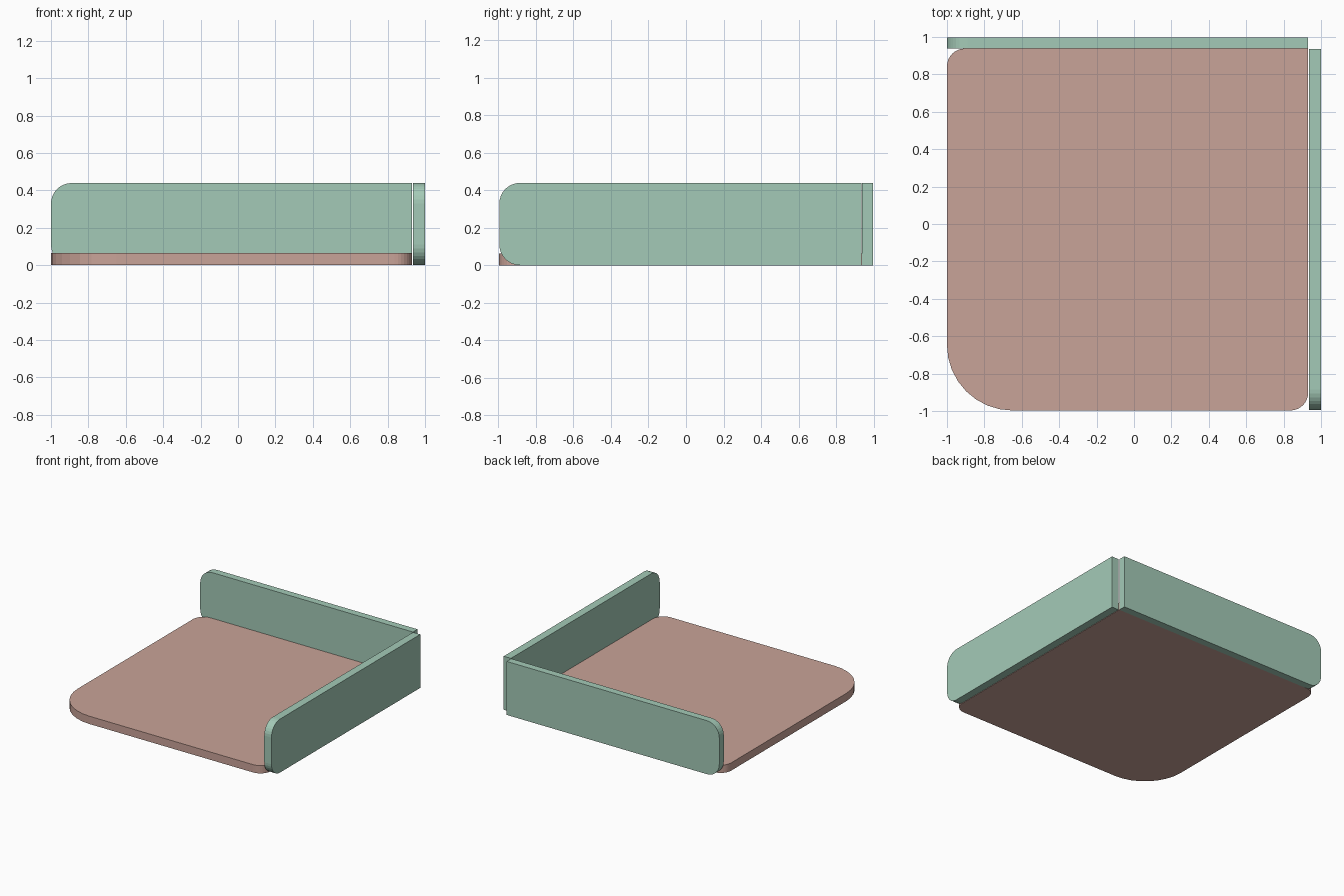
import bpy, bmesh, math
from mathutils import Vector

if "Cube" in bpy.data.objects:
    bpy.data.objects.remove(bpy.data.objects["Cube"])


def material(name, rgb):
    m = bpy.data.materials.new(name)
    m.diffuse_color = (*rgb, 1)
    m.use_nodes = True
    m.node_tree.nodes["Principled BSDF"].inputs["Base Color"].default_value = m.diffuse_color
    return m


def rounded_outline(u0, u1, v0, v1, radii, steps=8):
    """Counter-clockwise rectangle; radii in order u0v0, u1v0, u1v1, u0v1."""
    corners = [(u0, v0, 1, 1), (u1, v0, -1, 1), (u1, v1, -1, -1), (u0, v1, 1, -1)]
    pts = []
    for i, ((u, v, su, sv), r) in enumerate(zip(corners, radii)):
        if r == 0:
            pts.append((u, v))
            continue
        for k in range(steps + 1):
            a = math.pi + (i + k / steps) * math.pi / 2
            pts.append((u + su * r + r * math.cos(a), v + sv * r + r * math.sin(a)))
    return pts


def slab(name, outline, place, depth, mat):
    """Extrude a flat outline, placed in space by a function, along depth."""
    bm = bmesh.new()
    face = bm.faces.new([bm.verts.new(place(u, v)) for u, v in outline])
    ext = bmesh.ops.extrude_face_region(bm, geom=[face], use_keep_orig=True)
    moved = [g for g in ext["geom"] if isinstance(g, bmesh.types.BMVert)]
    bmesh.ops.translate(bm, verts=moved, vec=Vector(depth))
    bmesh.ops.recalc_face_normals(bm, faces=bm.faces)
    mesh = bpy.data.meshes.new(name)
    bm.to_mesh(mesh)
    bm.free()
    mesh.materials.append(mat)
    obj = bpy.data.objects.new(name, mesh)
    bpy.context.collection.objects.link(obj)
    return obj


clay = material("clay pink", (0.584, 0.366, 0.314))
green = material("sage green", (0.371, 0.591, 0.474))

HEIGHT, R = 0.439, 0.11

# Base board with one large rounded corner and a square inner corner
slab("base_board", rounded_outline(-1, 0.931, -0.997, 0.938, (0.35, 0.095, 0, 0.095)),
     lambda u, v: (u, v, 0), (0, 0, 0.064), clay)

# Back panel, rounded at its free left end
slab("back_panel", rounded_outline(-1, 0.931, 0, HEIGHT, (R, 0, 0, R)),
     lambda u, v: (u, 0.938, v), (0, 0.059, 0), green)

# Side panel, rounded at its free front end
slab("side_panel", rounded_outline(-0.995, 0.935, 0, HEIGHT, (R, 0, 0, R)),
     lambda u, v: (0.935, u, v), (0.065, 0, 0), green)
